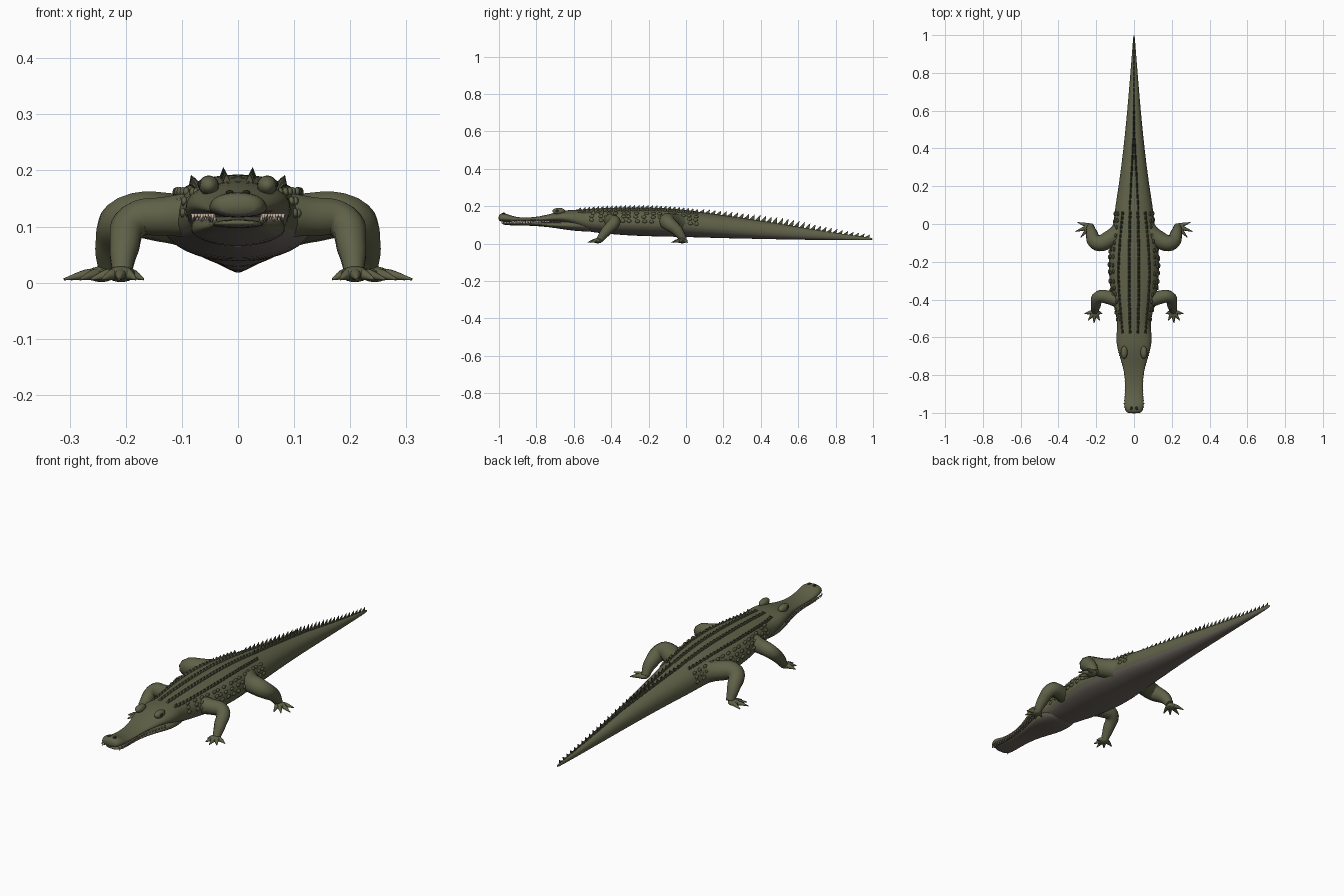
import bpy, bmesh, math, random
from mathutils import Vector, Matrix

random.seed(4)
if "Cube" in bpy.data.objects:
    bpy.data.objects.remove(bpy.data.objects["Cube"])


def material(name, colour):
    m = bpy.data.materials.new(name)
    m.use_nodes = True
    m.diffuse_color = (*colour, 1)
    m.node_tree.nodes["Principled BSDF"].inputs["Base Color"].default_value = (*colour, 1)
    return m


olive = material("olive skin", (0.115, 0.12, 0.064))
belly = material("grey belly", (0.15, 0.132, 0.112))
ridge = material("dark scute", (0.075, 0.078, 0.045))
ivory = material("ivory tooth", (0.5, 0.42, 0.33))
black = material("dark eye", (0.02, 0.02, 0.015))


def finish(name, bm, mats, smooth=True, subdivide=0):
    bmesh.ops.recalc_face_normals(bm, faces=bm.faces)
    me = bpy.data.meshes.new(name)
    bm.to_mesh(me)
    bm.free()
    ob = bpy.data.objects.new(name, me)
    bpy.context.collection.objects.link(ob)
    for m in mats:
        me.materials.append(m)
    if smooth:
        me.polygons.foreach_set("use_smooth", [True] * len(me.polygons))
    if subdivide:
        mod = ob.modifiers.new("Smooth", "SUBSURF")
        mod.levels = mod.render_levels = subdivide
    return ob


SIDES = 20


def ring_point(w, top, bot, t):
    mid = bot + 0.42 * (top - bot)
    s = math.sin(t)
    z = mid + (top - mid) * s ** 0.8 if s > 0 else mid - (mid - bot) * (-s) ** 0.95
    return w * math.cos(t), z


def loft(name, stations):
    """Skin rings of (y, half width, top, bottom), pale on the underside."""
    bm = bmesh.new()
    rings = []
    for y, w, top, bot in stations:
        ring = []
        for i in range(SIDES):
            x, z = ring_point(w, top, bot, math.tau * i / SIDES)
            ring.append(bm.verts.new((x, y, z)))
        rings.append(ring)
    for a, b in zip(rings, rings[1:]):
        for i in range(SIDES):
            j = (i + 1) % SIDES
            f = bm.faces.new((a[i], a[j], b[j], b[i]))
            f.material_index = int(math.sin(math.tau * (i + 0.5) / SIDES) < -0.35)
    bm.faces.new(rings[0])
    bm.faces.new(rings[-1])
    return finish(name, bm, (olive, belly), subdivide=1)


# Body, tail and upper jaw
BODY = [
    (-1.003, .034, .152, .122), (-.99, .046, .162, .117), (-.96, .054, .162, .115),
    (-.92, .05, .142, .117), (-.85, .046, .137, .118), (-.78, .053, .145, .118),
    (-.72, .07, .16, .117), (-.66, .09, .177, .113), (-.6, .098, .181, .095),
    (-.55, .088, .183, .07), (-.5, .092, .188, .06), (-.43, .11, .191, .052),
    (-.32, .132, .194, .043), (-.2, .138, .194, .038), (-.1, .128, .19, .036),
    (0, .11, .18, .034), (.1, .1, .167, .031), (.2, .082, .153, .028),
    (.4, .056, .123, .024), (.6, .036, .09, .02), (.8, .019, .056, .018),
    (.97, .006, .034, .017), (1.0, .003, .03, .019)]
loft("body", BODY)

# Lower jaw and throat
loft("lower_jaw", [
    (-.985, .032, .112, .102), (-.95, .047, .113, .097), (-.88, .042, .112, .097),
    (-.78, .047, .113, .093), (-.7, .067, .118, .083), (-.62, .088, .13, .07),
    (-.55, .084, .14, .064), (-.48, .06, .13, .062)])


def section(y):
    for a, b in zip(BODY, BODY[1:]):
        if a[0] <= y <= b[0]:
            k = (y - a[0]) / (b[0] - a[0])
            return [p + k * (q - p) for p, q in zip(a[1:], b[1:])]
    return BODY[-1][1:]


def surface_z(x, y):
    w, top, bot = section(y)
    return ring_point(w, top, bot, math.acos(min(abs(x) / w, 1)))[1]


def scute(bm, x, y, length, width, height, lean):
    """Keeled plate: a pyramid whose peak leans to the tail."""
    z = surface_z(x, y) - 0.004
    h = length / 2
    base = [bm.verts.new((x + sx * width / 2, y + sy * h, z - max(0, sy) * h * 0.15))
            for sx, sy in ((-1, -1), (1, -1), (1, 1), (-1, 1))]
    tip = bm.verts.new((x * 1.05, y + lean, z + height + 0.004))
    bm.faces.new(base)
    for i in range(4):
        bm.faces.new((base[i], base[(i + 1) % 4], tip))


# Back scutes: four rows on the trunk
bm = bmesh.new()
for side in (-1, 1):
    for i in range(27):
        y = -.57 + i * .024
        bulge = math.sin(math.pi * i / 26)
        scute(bm, side * (.02 + .005 * bulge), y, .024, .016, .013, .008)
        scute(bm, side * (.058 + .022 * bulge), y, .022, .014, .011, .008)
# Paired rows that meet in a single tail crest
    for i in range(14):
        y = .08 + i * .03
        scute(bm, side * .022 * (1 - i / 14), y, .03, .011, .017 + i * .001, .018)
for i in range(17):
    y = .5 + i * .029
    scute(bm, 0, y, .028, .01 - i * .0003, .032 - i * .0011, .02)
finish("back_scutes", bm, (ridge,), smooth=False)

# Low bumps along the flanks
bm = bmesh.new()
for side in (-1, 1):
    for row in (.35, .6, .85):
        for i in range(15):
            y = -.5 + i * .04 + random.uniform(-.01, .01)
            w, top, bot = section(y)
            x, z = ring_point(w, top, bot, row - .25)
            size = Matrix.Diagonal((.006, .013, .009, 1))
            bmesh.ops.create_icosphere(bm, subdivisions=2, radius=1,
                                       matrix=Matrix.Translation((side * x * .98, y, z)) @ size)
finish("flank_bumps", bm, (olive,))


def ball(name, centre, size, mat):
    bm = bmesh.new()
    bmesh.ops.create_uvsphere(bm, u_segments=16, v_segments=10, radius=1,
                              matrix=Matrix.Translation(centre) @ Matrix.Diagonal((*size, 1)))
    return finish(name, bm, (mat,))


def limb(name, points, mat=olive):
    """Smooth tapering tube through (x, y, z, radius) points."""
    cu = bpy.data.curves.new(name, "CURVE")
    cu.dimensions = "3D"
    cu.bevel_depth = 1
    cu.bevel_resolution = 3
    cu.resolution_u = 6
    cu.use_fill_caps = True
    sp = cu.splines.new("BEZIER")
    sp.bezier_points.add(len(points) - 1)
    for bp, (x, y, z, r) in zip(sp.bezier_points, points):
        bp.co = (x, y, z)
        bp.radius = r
        bp.handle_left_type = bp.handle_right_type = "AUTO"
    cu.materials.append(mat)
    ob = bpy.data.objects.new(name, cu)
    bpy.context.collection.objects.link(ob)
    bpy.ops.object.select_all(action="DESELECT")
    ob.select_set(True)
    bpy.context.view_layer.objects.active = ob
    bpy.ops.object.convert(target="MESH")
    bpy.ops.object.shade_smooth_by_angle(angle=math.radians(50))


def leg(name, side, points, toes):
    limb(name + "_leg", [(side * x, y, z, r) for x, y, z, r in points])
    ax, ay = points[-1][:2]
    mx = ax + .25 * (sum(t[0] for t in toes) / len(toes) - ax)
    my = ay + .25 * (sum(t[1] for t in toes) / len(toes) - ay)
    ball(name + "_foot", (side * mx, my, .015), (.026, .026, .014), olive)
    for i, (tx, ty) in enumerate(toes):
        limb(f"{name}_toe_{i + 1}", [
            (side * ax, ay, .016, .012),
            (side * (ax + tx) / 2, (ay + ty) / 2, .014, .01),
            (side * tx, ty, .006, .002)])


for side, word in ((1, "left"), (-1, "right")):
    # Legs with splayed toes
    leg(word + "_front", side,
        [(.06, -.41, .12, .045), (.13, -.39, .118, .036), (.185, -.385, .11, .033),
         (.203, -.43, .062, .027), (.207, -.463, .018, .018)],
        [(.168, -.475), (.182, -.51), (.212, -.525), (.242, -.51), (.262, -.475)])
    leg(word + "_hind", side,
        [(.05, -.02, .105, .055), (.12, -.075, .115, .046), (.195, -.1, .115, .042),
         (.225, -.045, .068, .03), (.23, -.012, .02, .019)],
        [(.298, .008), (.31, -.04), (.282, -.07), (.248, -.078)])

    # Brows, eyes and nostrils
    ball(word + "_brow", (side * .052, -.68, .173), (.018, .034, .018), olive)
    ball(word + "_eye", (side * .063, -.687, .175), (.009, .012, .009), black)
    ball(word + "_nostril", (side * .015, -.975, .161), (.007, .01, .004), black)

# Teeth: long upper row and short lower row
bm = bmesh.new()
for side in (-1, 1):
    for i in range(19):
        y = -.985 + i * .017
        w = section(y)[0]
        long = .011 if i % 3 else .016
        for x, z, length, flip in ((w * .96, .123 - long / 2, long, math.pi),
                                   (w * .88, .116, .012, 0)):
            place = Matrix.Translation((side * x, y + (.008 if not flip else 0), z))
            bmesh.ops.create_cone(bm, cap_ends=True, segments=6, radius1=.004, radius2=.0006,
                                  depth=length, matrix=place @ Matrix.Rotation(flip, 4, "X"))
finish("teeth", bm, (ivory,))
